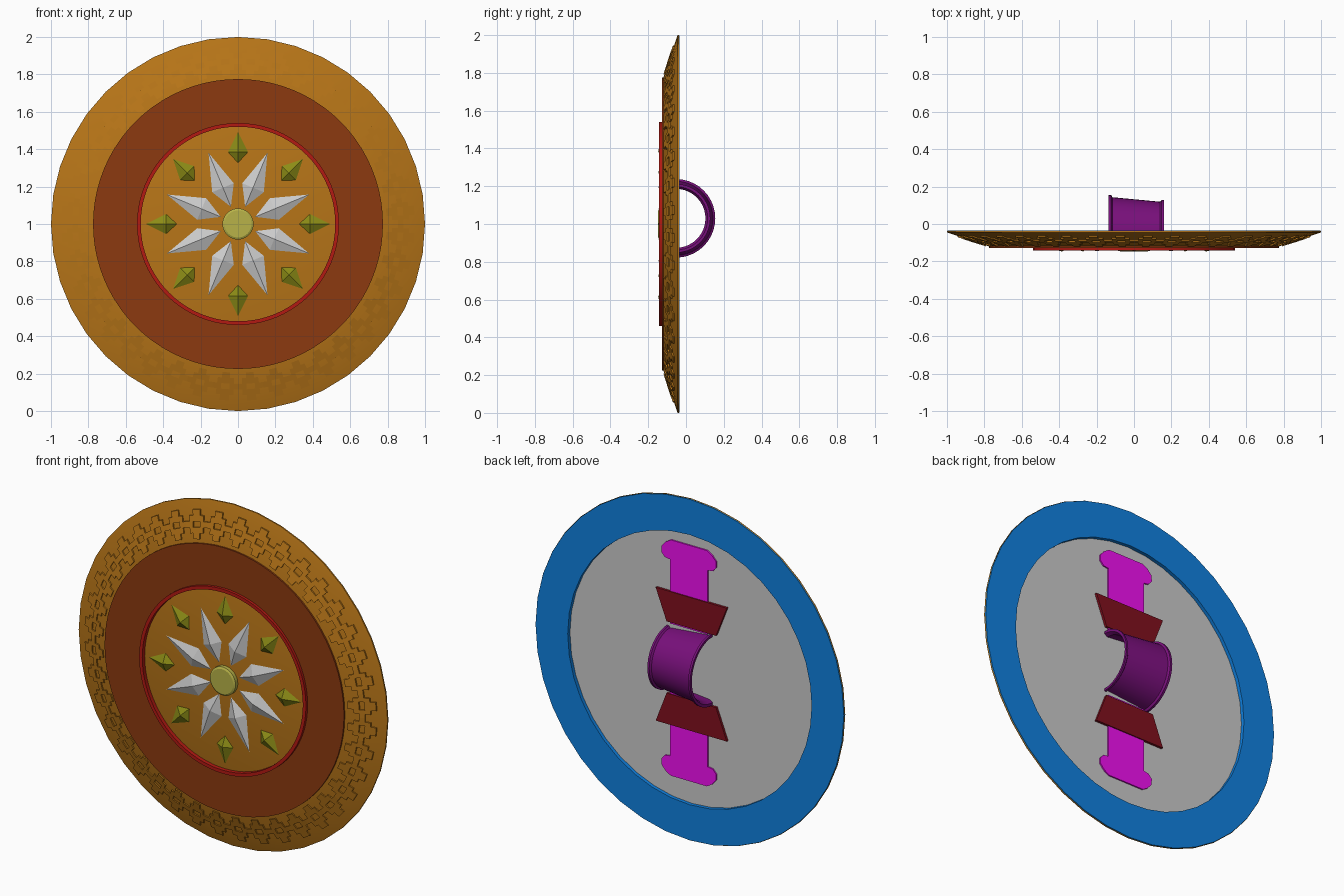
import bpy, bmesh
from math import sin, cos, pi, radians

if "Cube" in bpy.data.objects:
    bpy.data.objects.remove(bpy.data.objects["Cube"])

CZ = 1.0          # shield centre height
GZ = 1.03         # grip centre height
SEG = 40


def material(name, rgb):
    m = bpy.data.materials.new(name)
    m.diffuse_color = (*rgb, 1)
    m.use_nodes = True
    m.node_tree.nodes["Principled BSDF"].inputs["Base Color"].default_value = m.diffuse_color
    return m


GOLD = material("gold", (0.48, 0.18, 0.009))
RUST = material("rust", (0.265, 0.042, 0.005))
RED = material("red", (0.45, 0.01, 0.006))
OLIVE = material("olive", (0.26, 0.26, 0.008))
PALE = material("pale_gold", (0.48, 0.45, 0.066))
BLUE = material("blue", (0.005, 0.22, 0.75))
MAGENTA = material("magenta", (0.88, 0.005, 0.88))
PURPLE = material("purple", (0.19, 0.005, 0.20))
MAROON = material("maroon", (0.22, 0.005, 0.013))


def finish(name, bm, mat=None, smooth=False):
    bmesh.ops.remove_doubles(bm, verts=bm.verts, dist=1e-5)
    bmesh.ops.recalc_face_normals(bm, faces=bm.faces)
    me = bpy.data.meshes.new(name)
    bm.to_mesh(me)
    bm.free()
    ob = bpy.data.objects.new(name, me)
    bpy.context.collection.objects.link(ob)
    if mat:
        me.materials.append(mat)
    if smooth:
        bpy.ops.object.select_all(action='DESELECT')
        ob.select_set(True)
        bpy.context.view_layer.objects.active = ob
        bpy.ops.object.shade_smooth_by_angle(angle=radians(25))
    return ob


def polar(r, a, y):
    return (r * sin(a), y, CZ + r * cos(a))


def lathe(name, profile, mat=None, closed=False, seg=SEG):
    """Turn an (r, y) profile around the shield's y axis."""
    bm = bmesh.new()
    pts = profile + profile[:1] if closed else profile
    for i in range(seg):
        a, b = 2 * pi * i / seg, 2 * pi * (i + 1) / seg
        for (r0, y0), (r1, y1) in zip(pts, pts[1:]):
            quad = [polar(r0, a, y0), polar(r1, a, y1), polar(r1, b, y1), polar(r0, b, y0)]
            if r0 == 0:
                quad.pop()
            elif r1 == 0:
                quad.pop(2)
            bm.faces.new([bm.verts.new(p) for p in quad])
    return finish(name, bm, mat, True)


def plate(name, outline, y0, y1, mat):
    """Flat plate from an (x, z) outline."""
    bm = bmesh.new()
    f = bm.faces.new([bm.verts.new((x, y0, z)) for x, z in outline])
    ext = bmesh.ops.extrude_face_region(bm, geom=[f], use_keep_orig=True)
    vs = [v for v in ext["geom"] if isinstance(v, bmesh.types.BMVert)]
    bmesh.ops.translate(bm, verts=vs, vec=(0, y1 - y0, 0))
    return finish(name, bm, mat)


def spikes(name, start, r_in, r_mid, r_out, half, apex_y, mat=None):
    """Eight faceted kite-shaped studs around the centre."""
    bm = bmesh.new()
    for k in range(8):
        a = start + k * pi / 4
        c, s = cos(a), sin(a)
        base = [(r_in, 0), (r_mid, half), (r_out, 0), (r_mid, -half)]
        ring = [bm.verts.new((r * s + t * c, -0.119, CZ + r * c - t * s)) for r, t in base]
        top = bm.verts.new(polar(r_mid, a, apex_y))
        for i in range(4):
            bm.faces.new((ring[i], ring[(i + 1) % 4], top))
        bm.faces.new(ring)
    return finish(name, bm, mat)


# Dished front, back board and back rim
lathe("shield_front", [(0, -0.12), (0.77, -0.12), (1, -0.045), (1, -0.037)], GOLD)
lathe("back_board", [(0, -0.055), (0.8, -0.055)])
lathe("back_rim", [(0.998, -0.04), (0.998, -0.034), (0.79, -0.034), (0.79, -0.056)], BLUE)

# Front bands and centre boss
lathe("painted_band", [(0.53, -0.119), (0.53, -0.127), (0.775, -0.127), (0.775, -0.117)],
      RUST, True, 80)
lathe("inner_ring", [(0.52, -0.119), (0.52, -0.143), (0.54, -0.143), (0.54, -0.119)],
      RED, True, 80)
lathe("centre_boss", [(0, -0.147), (0.072, -0.147), (0.083, -0.141), (0.083, -0.119)], PALE)

# Star of long spikes with small studs between them
spikes("star_spikes", pi / 8, 0.095, 0.21, 0.42, 0.065, -0.145)
spikes("small_studs", 0, 0.325, 0.385, 0.495, 0.055, -0.147, OLIVE)

# Shallow stepped relief on the sloping border, one motif per facet
MOTIF = ["..##..", ".####.", "##..##", ".####.", "..##.."]
bm = bmesh.new()
step = 2 * pi / SEG


def border_point(k, col, row):
    r, local = 0.945 - row * 0.03, (col / 6 - 0.5) * step
    flat_r = r * cos(local) / cos(step / 2)
    y = -0.12 + (flat_r - 0.77) * 0.075 / 0.23
    return polar(r, (k + 0.5) * step + local, y)


for k in range(SEG):
    for j, row in enumerate(MOTIF):
        for i, ch in enumerate(row):
            if ch == "#":
                corners = [(i, j), (i + 1, j), (i + 1, j + 1), (i, j + 1)]
                bm.faces.new([bm.verts.new(border_point(k, *c)) for c in corners])
bmesh.ops.remove_doubles(bm, verts=bm.verts, dist=1e-5)
ext = bmesh.ops.extrude_face_region(bm, geom=bm.faces[:])
bmesh.ops.translate(bm, vec=(0, -0.008, 0),
                    verts=[v for v in ext["geom"] if isinstance(v, bmesh.types.BMVert)])
finish("border_relief", bm, GOLD)

# Strap halves with flared ends, and tapered clamp plates, above and below the grip
flare = [(0.122, 0.2), (0.122, 0.575), (0.155, 0.58), (0.178, 0.605),
         (0.176, 0.64), (0.15, 0.67), (0.117, 0.69)]
outline = flare + [(-x, z) for x, z in reversed(flare)]
clamp = [(-0.165, 0.21), (0.155, 0.21), (0.225, 0.39), (-0.235, 0.39)]
for label, s in (("upper", 1), ("lower", -1)):
    plate(label + "_strap", [(x + 0.015, GZ + s * z) for x, z in outline],
          -0.056, -0.047, MAGENTA)
    plate(label + "_clamp", [(x, GZ + s * z) for x, z in clamp], -0.056, -0.041, MAROON)

# Half-round tapered grip with flared lips
section = [(-0.135, 0.208), (-0.122, 0.208), (-0.115, 0.196), (0.14, 0.172), (0.148, 0.182),
           (0.16, 0.182), (0.16, 0.168), (0.14, 0.156), (-0.115, 0.18), (-0.135, 0.192)]
bm = bmesh.new()
rows = []
for i in range(21):
    a = pi * i / 20
    rows.append([bm.verts.new((x, -0.053 + r * sin(a), GZ - r * cos(a))) for x, r in section])
n = len(section)
for lo, hi in zip(rows, rows[1:]):
    for j in range(n):
        bm.faces.new((lo[j], lo[(j + 1) % n], hi[(j + 1) % n], hi[j]))
bm.faces.new(rows[0])
bm.faces.new(rows[-1])
finish("hand_grip", bm, PURPLE, True)
